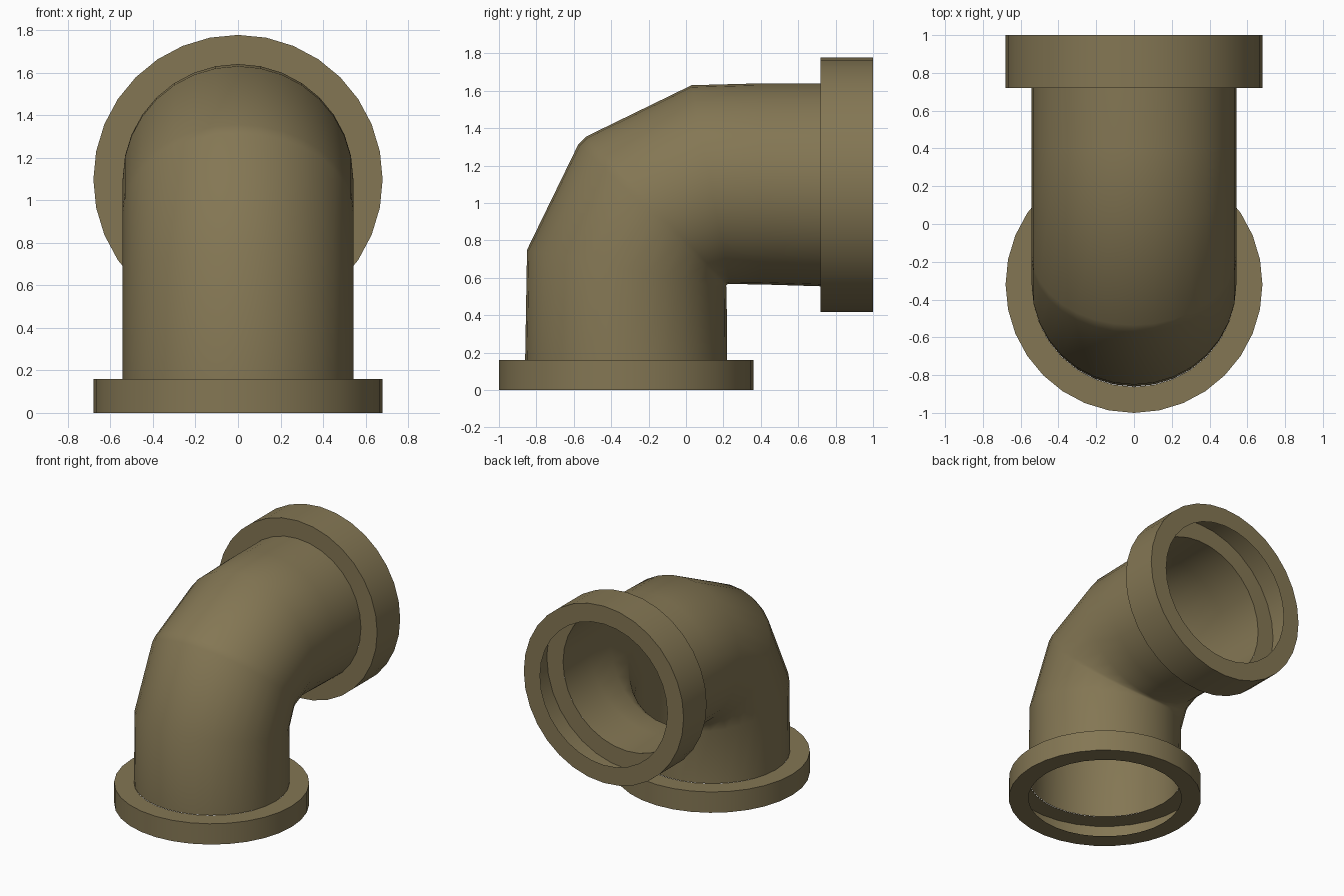
import bpy, bmesh, math

if "Cube" in bpy.data.objects:
    bpy.data.objects.remove(bpy.data.objects["Cube"])

SIDES = 32
R_PIPE, R_FLANGE = 0.542, 0.68
PIPE_Y, PIPE_Z = -0.32, 1.097      # axis of the standing and the lying pipe

mat = bpy.data.materials.new("olive brown")
mat.diffuse_color = (0.23, 0.183, 0.088, 1)
mat.use_nodes = True
mat.node_tree.nodes["Principled BSDF"].inputs["Base Color"].default_value = mat.diffuse_color


def ring(outer, inner, rx):
    """Ellipse symmetric in x, spanning two points of the y-z plane."""
    cy, cz = (outer[0] + inner[0]) / 2, (outer[1] + inner[1]) / 2
    dy, dz = outer[0] - cy, outer[1] - cz
    pts = []
    for i in range(SIDES):
        a = 2 * math.pi * i / SIDES
        pts.append((rx * math.sin(a), cy + dy * math.cos(a), cz + dz * math.cos(a)))
    return pts


def loft(name, rings, angle):
    """Thin open shell skinned through a row of rings."""
    bm = bmesh.new()
    loops = [[bm.verts.new(p) for p in r] for r in rings]
    for a, b in zip(loops, loops[1:]):
        for i in range(SIDES):
            j = (i + 1) % SIDES
            bm.faces.new((a[i], a[j], b[j], b[i]))
    bmesh.ops.recalc_face_normals(bm, faces=bm.faces[:])
    me = bpy.data.meshes.new(name)
    bm.to_mesh(me)
    bm.free()
    me.materials.append(mat)
    ob = bpy.data.objects.new(name, me)
    bpy.context.collection.objects.link(ob)
    bpy.ops.object.select_all(action='DESELECT')
    ob.select_set(True)
    bpy.context.view_layer.objects.active = ob
    bpy.ops.object.shade_smooth_by_angle(angle=math.radians(angle))


# elbow pipe: thin wall between the two flanges
stations = [
    ((-0.86, 0.16), (0.22, 0.16)),
    ((-0.85, 0.75), (0.217, 0.545)),
    ((-0.575, 1.315), (0.214, 0.558)),
    ((-0.535, 1.355), (0.222, 0.566)),
    ((0.03, 1.63), (0.235, 0.567)),
    ((0.40, 1.64), (0.40, 0.565)),
    ((0.72, 1.64), (0.72, 0.555)),
]
loft("elbow_pipe", [ring(o, i, R_PIPE) for o, i in stations], 60)

# flanges: hollow collars, open towards the bore
lower = [(R_PIPE, 0.0), (R_FLANGE, 0.0), (R_FLANGE, 0.16), (R_PIPE, 0.16)]
loft("bottom_flange",
     [ring((PIPE_Y - r, z), (PIPE_Y + r, z), r) for r, z in lower], 30)
back = [(R_PIPE, 0.72), (R_FLANGE, 0.72), (R_FLANGE, 1.0), (R_PIPE, 1.0)]
loft("back_flange",
     [ring((y, PIPE_Z + r), (y, PIPE_Z - r), r) for r, y in back], 30)
